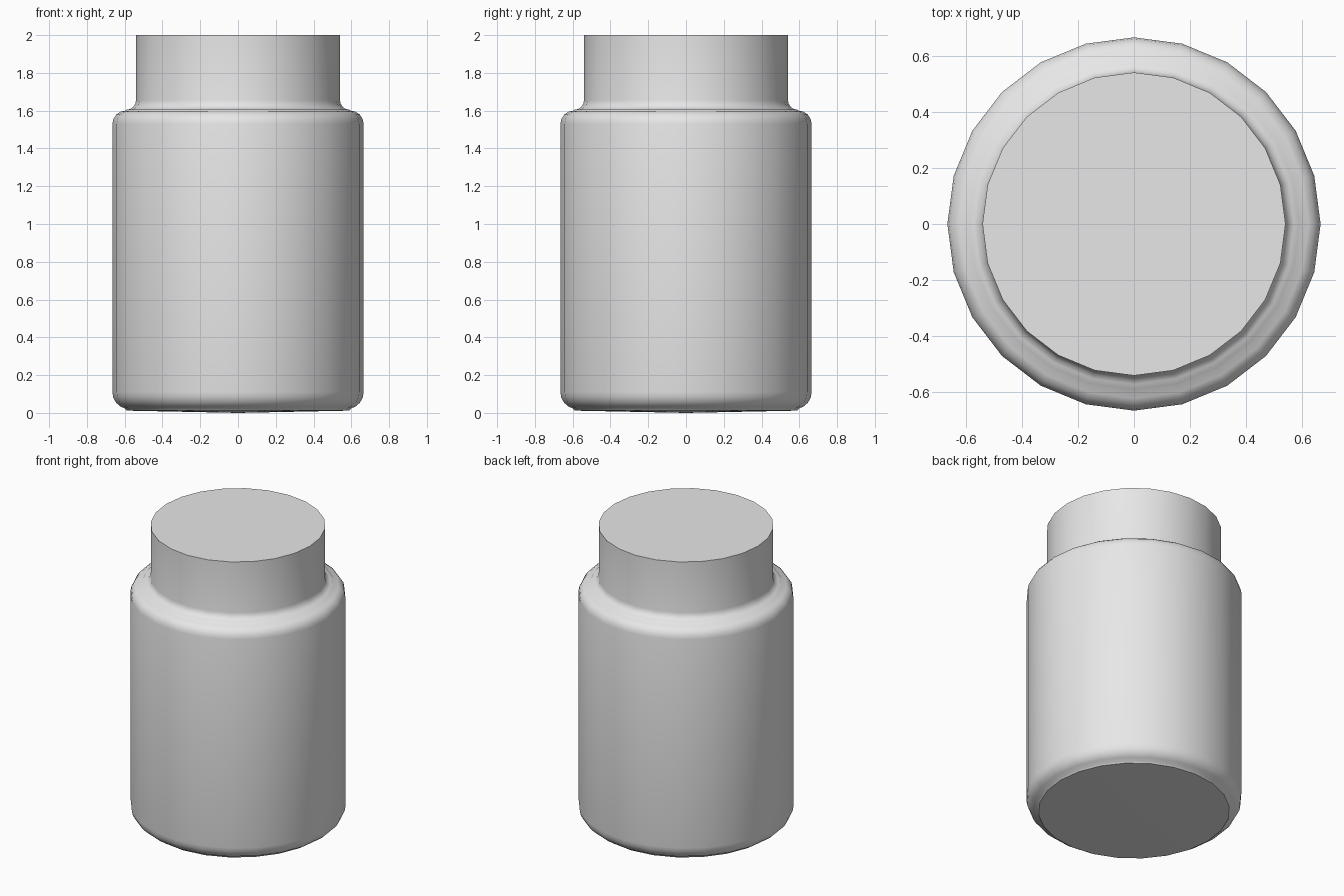
import bpy
import bmesh
import math

cube = bpy.data.objects.get("Cube")
if cube:
    bpy.data.objects.remove(cube, do_unlink=True)

SIDES = 24

grey = bpy.data.materials.new("plain grey")
grey.use_nodes = True
colour = (0.8, 0.8, 0.8, 1)
grey.diffuse_color = colour
grey.node_tree.nodes["Principled BSDF"].inputs["Base Color"].default_value = colour


def arc(cx, cz, radius, start, end, steps=4):
    """Profile points along a rounded corner, angles in degrees."""
    angles = [math.radians(start + (end - start) * i / steps) for i in range(steps + 1)]
    return [(cx + radius * math.cos(a), cz + radius * math.sin(a)) for a in angles]


def lathe(name, profile):
    """Turn a bottom-to-top profile of (radius, height) into a closed solid."""
    bm = bmesh.new()
    rings = []
    for r, z in profile:
        turns = [math.tau * i / SIDES for i in range(SIDES)]
        rings.append([bm.verts.new((r * math.cos(t), r * math.sin(t), z)) for t in turns])
    for low, high in zip(rings, rings[1:]):
        for i in range(SIDES):
            j = (i + 1) % SIDES
            bm.faces.new((low[i], low[j], high[j], high[i]))
    bm.faces.new(rings[-1])
    # Shallow cone closing the base
    centre = bm.verts.new((0, 0, 0))
    for i in range(SIDES):
        bm.faces.new((centre, rings[0][(i + 1) % SIDES], rings[0][i]))
    bmesh.ops.recalc_face_normals(bm, faces=bm.faces)
    mesh = bpy.data.meshes.new(name)
    bm.to_mesh(mesh)
    bm.free()
    mesh.materials.append(grey)
    obj = bpy.data.objects.new(name, mesh)
    bpy.context.collection.objects.link(obj)
    bpy.ops.object.select_all(action="DESELECT")
    obj.select_set(True)
    bpy.context.view_layer.objects.active = obj
    bpy.ops.object.shade_smooth_by_angle(angle=math.radians(35))
    return obj


# Base rim, rounded foot, straight wall, rounded shoulder, neck fillet, flat top
profile = [(0.59, 0.012)]
profile += arc(0.575, 0.11, 0.09, -75, 0)
profile += arc(0.595, 1.53, 0.07, 0, 90)
profile += arc(0.59, 1.655, 0.05, 270, 180)
profile += [(0.54, 2.0)]
lathe("jar_body", profile)
